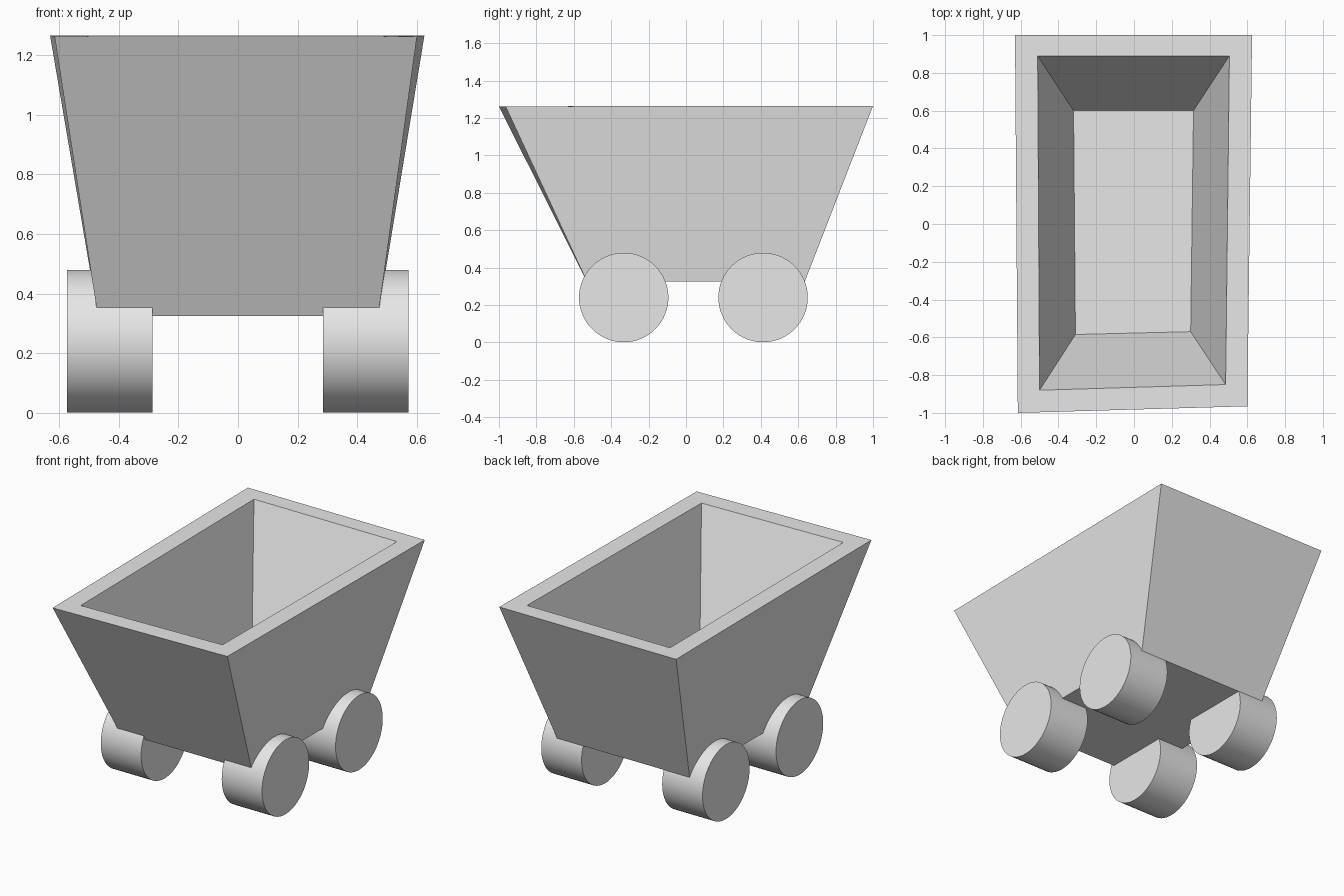
import bpy
import bmesh
from math import radians

cube = bpy.data.objects.get("Cube")
if cube:
    bpy.data.objects.remove(cube, do_unlink=True)

grey = bpy.data.materials.new("light grey")
grey.use_nodes = True
colour = (0.8, 0.8, 0.8, 1)
grey.diffuse_color = colour
grey.node_tree.nodes["Principled BSDF"].inputs["Base Color"].default_value = colour


# Hopper: four-sided loops from the underside, over the rim, down to the floor
def build_hopper():
    loops = [
        [(-0.47, -0.53, 0.325), (0.47, -0.53, 0.325), (0.47, 0.635, 0.325), (-0.47, 0.635, 0.325)],
        [(-0.615, -1, 1.262), (0.6, -0.965, 1.262), (0.625, 1, 1.265), (-0.63, 1, 1.265)],
        [(-0.5, -0.88, 1.262), (0.485, -0.85, 1.262), (0.505, 0.89, 1.265), (-0.51, 0.89, 1.265)],
        [(-0.31, -0.585, 0.52), (0.3, -0.57, 0.52), (0.315, 0.6, 0.52), (-0.32, 0.6, 0.52)],
    ]
    bm = bmesh.new()
    rings = [[bm.verts.new(p) for p in loop] for loop in loops]
    bm.faces.new(rings[0][::-1])
    bm.faces.new(rings[-1])
    for low, high in zip(rings, rings[1:]):
        for i in range(4):
            j = (i + 1) % 4
            bm.faces.new((low[i], low[j], high[j], high[i]))
    bmesh.ops.recalc_face_normals(bm, faces=bm.faces)
    mesh = bpy.data.meshes.new("hopper")
    bm.to_mesh(mesh)
    bm.free()
    mesh.materials.append(grey)
    bpy.context.collection.objects.link(bpy.data.objects.new("hopper", mesh))


# Wheels: wide solid drums lying across the cart
def add_wheel(name, x, y):
    bpy.ops.mesh.primitive_cylinder_add(
        vertices=64, radius=0.239, depth=0.286,
        location=(x, y, 0.24), rotation=(0, radians(90), 0))
    wheel = bpy.context.object
    wheel.name = name
    wheel.data.materials.append(grey)
    bpy.ops.object.shade_smooth_by_angle(angle=radians(30))


build_hopper()
for end, y in (("front", -0.333), ("back", 0.412)):
    for side, x in (("left", 0.428), ("right", -0.43)):
        add_wheel(f"{end}_{side}_wheel", x, y)
